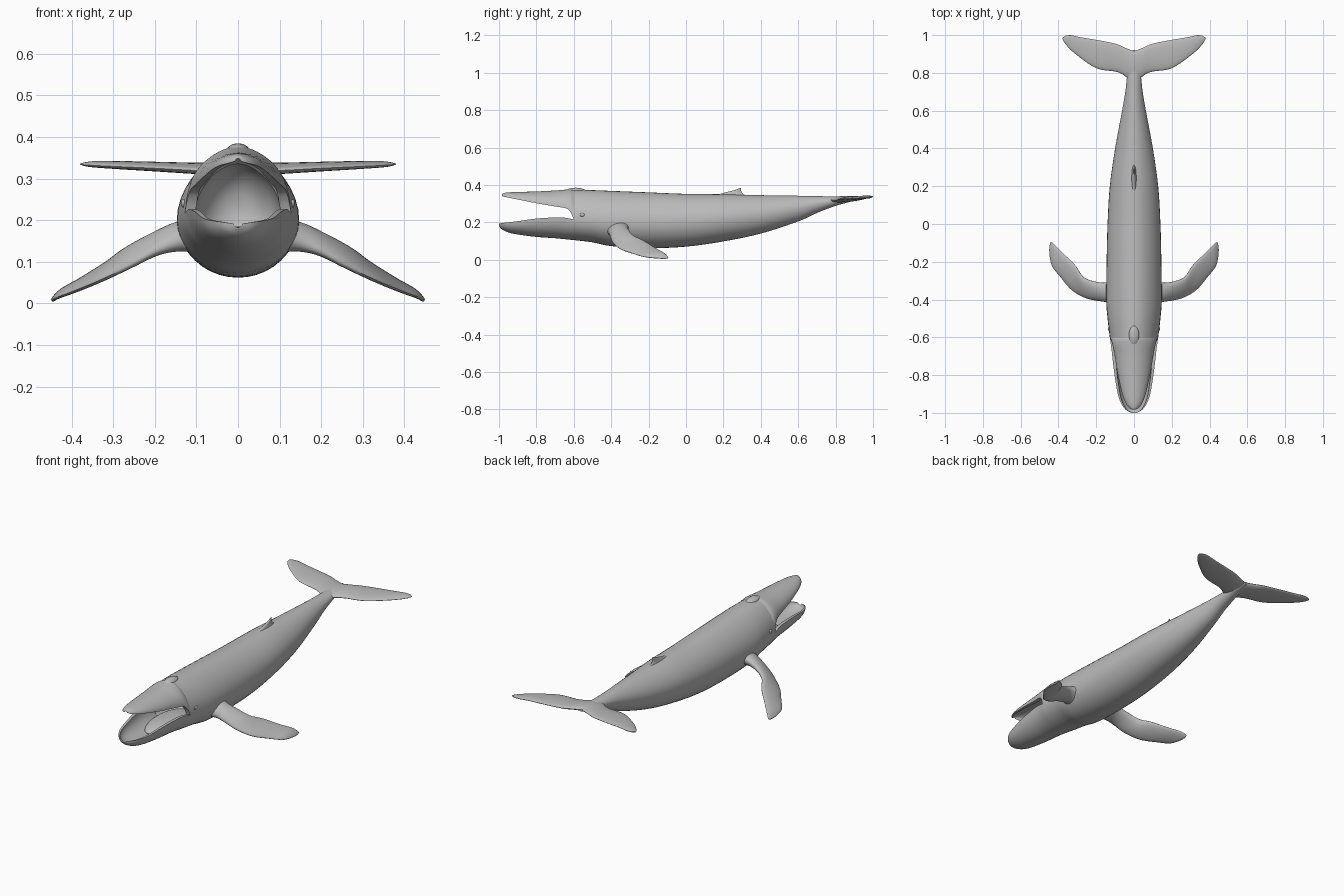
import bpy
import bmesh
import math
from mathutils import Vector, Matrix

cube = bpy.data.objects.get("Cube")
if cube:
    bpy.data.objects.remove(cube, do_unlink=True)

grey = bpy.data.materials.new("whale_grey")
grey.use_nodes = True
colour = (0.5, 0.5, 0.5, 1)
grey.diffuse_color = colour
grey.node_tree.nodes["Principled BSDF"].inputs["Base Color"].default_value = colour


def finish(name, bm, sharp=50):
    """Turn a bmesh into a smooth shaded grey object."""
    bmesh.ops.recalc_face_normals(bm, faces=bm.faces)
    mesh = bpy.data.meshes.new(name)
    bm.to_mesh(mesh)
    bm.free()
    mesh.materials.append(grey)
    mesh.shade_smooth()
    mesh.set_sharp_from_angle(angle=math.radians(sharp))
    obj = bpy.data.objects.new(name, mesh)
    bpy.context.scene.collection.objects.link(obj)
    return obj


def spline(rows, steps=5):
    """Smooth curve through every row, column by column."""
    rows = [Vector(r) for r in rows]
    out = []
    last = len(rows) - 1
    for i in range(last):
        a, b, c, d = (rows[min(max(i + k, 0), last)] for k in (-1, 0, 1, 2))
        for s in range(steps):
            t = s / steps
            out.append(b + (c - a) * (t / 2)
                       + (a * 2 - b * 5 + c * 4 - d) * (t * t / 2)
                       + (b * 3 - a - c * 3 + d) * (t ** 3 / 2))
    return out + [rows[-1]]


def loft(name, rings):
    """Skin closed rings and cap both ends."""
    bm = bmesh.new()
    loops = [[bm.verts.new(p) for p in ring] for ring in rings]
    for a, b in zip(loops, loops[1:]):
        for i in range(len(a)):
            bm.faces.new((a[i - 1], a[i], b[i], b[i - 1]))
    bm.faces.new(loops[0])
    bm.faces.new(loops[-1])
    return finish(name, bm)


def arc(y, width, base, end, count=20):
    """Half section of the body; arches that point up are slightly narrowed."""
    pts = []
    for i in range(count + 1):
        a = math.pi * i / count
        s = math.sin(a)
        taper = 1 - 0.15 * s * s if end > base else 1
        pts.append(Vector((width * math.cos(a) * taper, y, base + (end - base) * s)))
    return pts


def body_ring(y, width, bottom, centre, top, scale=1):
    up = arc(y, width * scale, centre, centre + (top - centre) * scale)
    down = arc(y, width * scale, centre, centre + (bottom - centre) * scale)
    return up + down[-2:0:-1]


def jaw_ring(y, width, base, end, side, depth):
    """Crescent section: outer skin and hollow inside."""
    inner = arc(y, width * side, base, base + (end - base) * depth)
    return arc(y, width, base, end) + inner[::-1]


def blade(name, rows, span, mirror=1):
    """Fin from leading point, trailing point and thickness of each section."""
    rings = []
    for r in spline(rows):
        lead, trail = Vector(r[0:3]), Vector(r[3:6])
        mid, half = (lead + trail) / 2, (lead - trail) / 2
        normal = half.cross(Vector(span)).normalized() * r[6] / 2
        ring = []
        for i in range(24):
            a = math.tau * i / 24
            p = mid + half * math.cos(a) + normal * math.sin(a)
            ring.append(Vector((p.x * mirror, p.y, p.z)))
        rings.append(ring)
    return loft(name, rings)


def ellipsoid(name, centre, radii):
    bm = bmesh.new()
    bmesh.ops.create_uvsphere(bm, u_segments=24, v_segments=14, radius=1,
                              matrix=Matrix.LocRotScale(Vector(centre), None, Vector(radii)))
    return finish(name, bm)


# Body: y, half width, bottom, centre, top; the front folds in to form the throat
body = [
    (-.6, .128, .105, .215, .375), (-.5, .14, .093, .21, .372),
    (-.4, .147, .073, .2, .368), (-.2, .145, .062, .2, .36),
    (0, .14, .07, .205, .352), (.2, .128, .098, .22, .35),
    (.4, .1, .14, .24, .345), (.6, .063, .205, .275, .342),
    (.7, .046, .25, .298, .34), (.8, .035, .288, .317, .338),
    (.88, .022, .31, .325, .336), (.92, .006, .322, .328, .333),
]
throat = [body_ring(y, *body[0][1:], scale)
          for y, scale in ((-.42, .3), (-.46, .65), (-.54, .78), (-.6, .8))]
loft("body", throat + [body_ring(*r) for r in spline(body)])

# Jaws: y, half width, lip height, outer height
upper = [
    (-.6, .128, .215, .375), (-.615, .122, .25, .377), (-.64, .114, .274, .375),
    (-.7, .102, .285, .37), (-.8, .085, .302, .365), (-.9, .062, .322, .362),
    (-.95, .043, .332, .36), (-.975, .024, .337, .356), (-.983, .008, .342, .351),
]
lower = [
    (-.6, .128, .215, .105), (-.65, .121, .225, .11), (-.7, .115, .226, .115),
    (-.8, .103, .22, .122), (-.9, .086, .206, .135), (-.95, .068, .2, .146),
    (-.985, .042, .196, .163), (-1, .012, .192, .18),
]
loft("upper_jaw", [jaw_ring(*r, .8, .75) for r in spline(upper)])
loft("lower_jaw", [jaw_ring(*r, .86, .75) for r in spline(lower)])
ellipsoid("tongue", (0, -.62, .15), (.075, .17, .035))

# Paired fins: leading xyz, trailing xyz, thickness
flipper = [
    (.1, -.43, .15, .1, -.28, .17, .1), (.15, -.412, .14, .15, -.31, .175, .068),
    (.2, -.405, .122, .21, -.305, .158, .045), (.26, -.39, .09, .27, -.28, .128, .036),
    (.33, -.35, .057, .31, -.22, .098, .03), (.39, -.28, .032, .37, -.16, .06, .024),
    (.435, -.22, .015, .415, -.115, .035, .018), (.448, -.15, .008, .438, -.095, .013, .01),
    (.446, -.115, .006, .443, -.1, .008, .004),
]
fluke = [
    (0, .74, .315, 0, .915, .33, .035), (.04, .777, .318, .045, .932, .33, .03),
    (.09, .805, .319, .1, .955, .33, .026), (.2, .825, .325, .2, .975, .333, .022),
    (.31, .9, .33, .28, .988, .336, .018), (.365, .955, .333, .33, .999, .337, .014),
    (.38, .985, .335, .36, .998, .336, .006),
]
for label, side in (("left", 1), ("right", -1)):
    blade(label + "_flipper", flipper, (1, .6, -.45), side)
    blade(label + "_fluke", fluke, (1, 0, 0), side)
    ellipsoid(label + "_eye", (side * .131, -.555, .24), (.006, .013, .01))

# Small dorsal fin and the blowhole ridge
dorsal = [
    (0, .12, .335, 0, .33, .335, .035), (0, .2, .357, 0, .3, .357, .018),
    (0, .265, .374, 0, .294, .376, .008), (0, .285, .383, 0, .294, .384, .003),
]
blade("dorsal_fin", dorsal, (0, 0, 1))
ellipsoid("blowhole_ridge", (0, -.59, .365), (.028, .055, .02))
